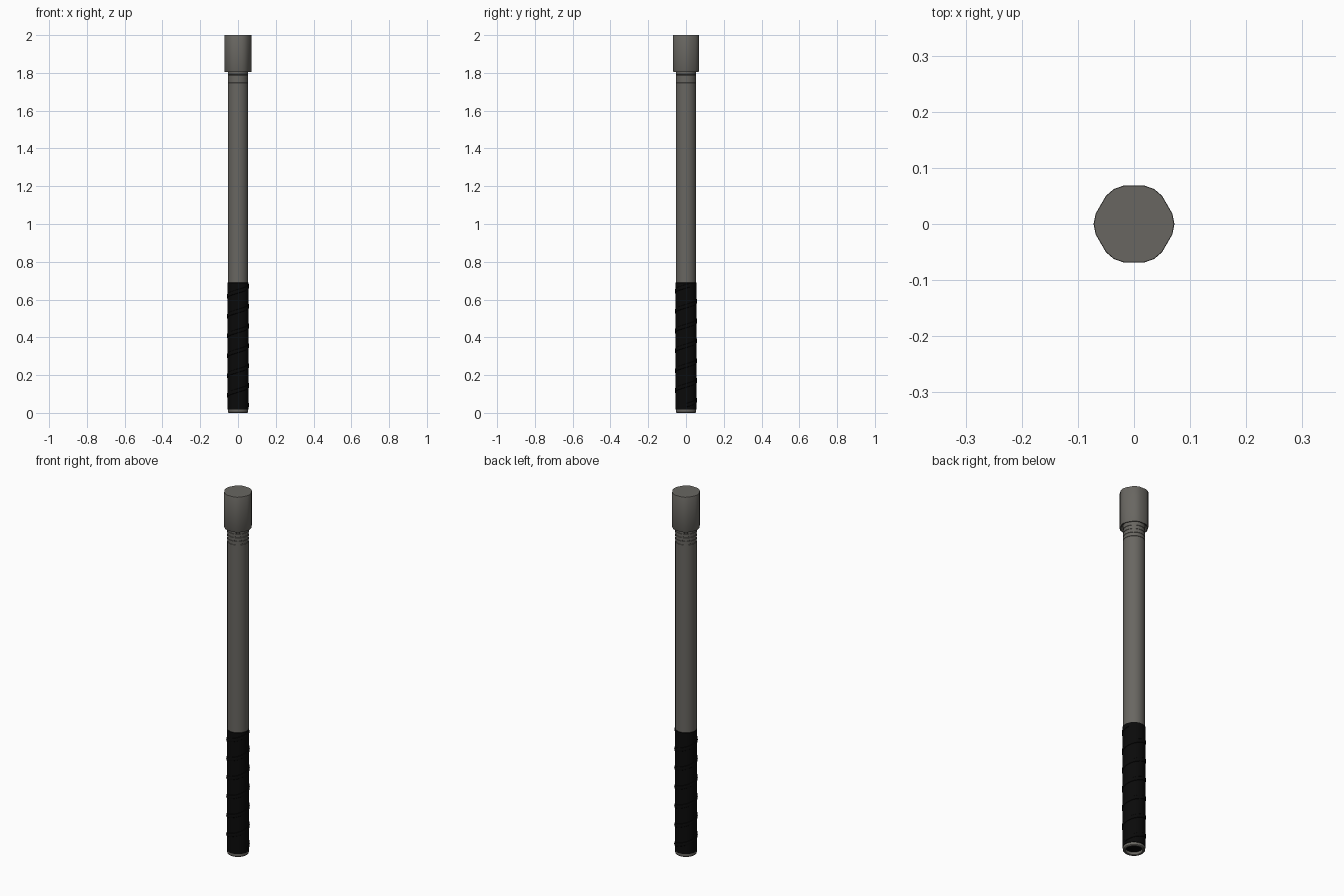
import bpy, bmesh, math

if "Cube" in bpy.data.objects:
    bpy.data.objects.remove(bpy.data.objects["Cube"])


def material(name, col):
    m = bpy.data.materials.new(name)
    m.diffuse_color = (*col, 1)
    m.use_nodes = True
    m.node_tree.nodes["Principled BSDF"].inputs["Base Color"].default_value = m.diffuse_color
    return m


GREY = material("worn_grey_metal", (0.14, 0.134, 0.12))
BLACK = material("black_grip", (0.003, 0.003, 0.003))


def finish(name, bm, mat):
    bmesh.ops.recalc_face_normals(bm, faces=bm.faces)
    me = bpy.data.meshes.new(name)
    bm.to_mesh(me)
    bm.free()
    me.materials.append(mat)
    ob = bpy.data.objects.new(name, me)
    bpy.context.collection.objects.link(ob)
    bpy.ops.object.select_all(action='DESELECT')
    ob.select_set(True)
    bpy.context.view_layer.objects.active = ob
    bpy.ops.object.shade_smooth_by_angle(angle=math.radians(35))
    return ob


def loft(name, profile, mat, outline):
    """Stack scaled copies of a unit outline at (radius, z), capped at both ends."""
    bm = bmesh.new()
    rings = [[bm.verts.new((x * r, y * r, z)) for x, y in outline] for r, z in profile]
    n = len(outline)
    for a, b in zip(rings, rings[1:]):
        for i in range(n):
            bm.faces.new((a[i], a[(i + 1) % n], b[(i + 1) % n], b[i]))
    bm.faces.new(rings[0])
    bm.faces.new(rings[-1])
    return finish(name, bm, mat)


def circle(n):
    return [(math.cos(2 * math.pi * i / n), math.sin(2 * math.pi * i / n)) for i in range(n)]


# Hexagonal head with rounded corners
hexagon = []
for k in range(6):
    for da, r in ((-15, 0.985), (0, 1.0), (15, 0.985)):
        a = math.radians(60 * k + da)
        hexagon.append((r * math.cos(a), r * math.sin(a)))
loft("head", [(0.056, 1.815), (0.066, 1.805), (0.070, 1.805), (0.072, 1.809),
              (0.072, 1.998), (0.071, 2.0)], GREY, hexagon)

# Shaft with four fine grooves below the head
shaft = [(0.054, 0.66)]
for z in (1.73, 1.75, 1.77, 1.79):
    shaft += [(0.054, z - 0.003), (0.0525, z - 0.002), (0.0525, z + 0.002), (0.054, z + 0.003)]
shaft.append((0.054, 1.83))
loft("shaft", shaft, GREY, circle(32))

# Butt end with a shallow socket
loft("butt_cap", [(0.042, 0.03), (0.042, 0.002), (0.044, 0.0), (0.051, 0.0),
                  (0.054, 0.004), (0.054, 0.03)], GREY, circle(32))

# Grip sleeve
loft("grip", [(0.052, 0.016), (0.056, 0.018), (0.056, 0.688), (0.053, 0.69)], BLACK, circle(32))

# Spiral wrap rising anticlockwise round the grip
PITCH, STEPS = 0.105, 32
section = [(0.054, -0.012), (0.058, -0.009), (0.0592, 0.0), (0.058, 0.009), (0.054, 0.012)]
bm = bmesh.new()
rows = []
for i in range(int(6.08 * STEPS) + 1):
    a = 2 * math.pi * i / STEPS
    z0 = 0.04 + PITCH * i / STEPS
    rows.append([bm.verts.new((r * math.cos(a), r * math.sin(a), z0 + dz)) for r, dz in section])
for p, q in zip(rows, rows[1:]):
    for j in range(len(section) - 1):
        bm.faces.new((p[j], q[j], q[j + 1], p[j + 1]))
bm.faces.new(rows[0])
bm.faces.new(rows[-1])
finish("grip_wrap", bm, BLACK)
